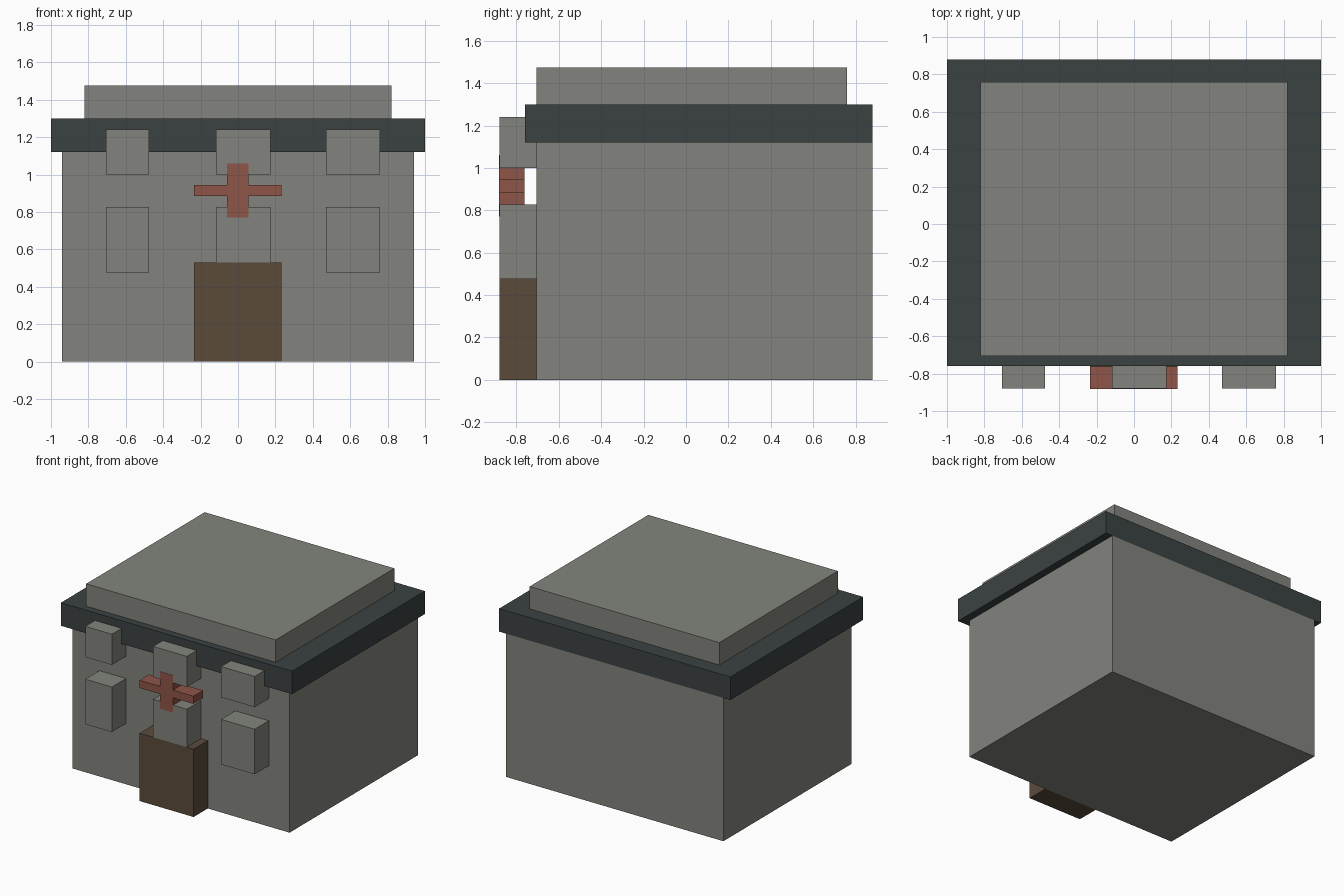
import bpy
import bmesh

cube = bpy.data.objects.get("Cube")
if cube:
    bpy.data.objects.remove(cube, do_unlink=True)


def material(name, r, g, b):
    m = bpy.data.materials.new(name)
    m.use_nodes = True
    m.diffuse_color = (r, g, b, 1)
    m.node_tree.nodes["Principled BSDF"].inputs["Base Color"].default_value = (r, g, b, 1)
    return m


STONE = material("stone grey", 0.225, 0.231, 0.205)
SLATE = material("dark slate", 0.044, 0.054, 0.054)
WOOD = material("brown wood", 0.105, 0.07, 0.044)
RED = material("brick red", 0.27, 0.091, 0.065)


def prism(name, outline, y0, y1, mat):
    """Extrude an outline of (x, z) points from y0 back to y1."""
    bm = bmesh.new()
    face = bm.faces.new([bm.verts.new((x, y0, z)) for x, z in outline])
    ext = bmesh.ops.extrude_face_region(bm, geom=[face])
    verts = [v for v in ext["geom"] if isinstance(v, bmesh.types.BMVert)]
    bmesh.ops.translate(bm, verts=verts, vec=(0, y1 - y0, 0))
    bmesh.ops.recalc_face_normals(bm, faces=bm.faces)
    mesh = bpy.data.meshes.new(name)
    bm.to_mesh(mesh)
    bm.free()
    mesh.materials.append(mat)
    obj = bpy.data.objects.new(name, mesh)
    bpy.context.collection.objects.link(obj)
    return obj


def box(name, x0, x1, y0, y1, z0, z1, mat):
    return prism(name, [(x0, z0), (x1, z0), (x1, z1), (x0, z1)], y0, y1, mat)


WALL, FRONT, BACK = -0.705, -0.88, 0.88

# Main block, overhanging roof slab and raised roof deck
box("walls", -0.94, 0.94, WALL, BACK, 0, 1.12, STONE)
box("roof_slab", -1, 1, -0.76, BACK, 1.12, 1.3, SLATE)
box("roof_deck", -0.82, 0.82, WALL, 0.76, 1.3, 1.475, STONE)

# Door block
box("door", -0.235, 0.232, FRONT, WALL, 0, 0.53, WOOD)

# Two rows of projecting window blocks; the middle lower one rests on the door
for side, x0, x1, sill in (("right", -0.705, -0.475, 0.475),
                           ("middle", -0.118, 0.173, 0.53),
                           ("left", 0.47, 0.76, 0.475)):
    box("lower_window_" + side, x0, x1, FRONT, WALL, sill, 0.827, STONE)
    box("upper_window_" + side, x0, x1, FRONT, WALL, 1.0, 1.24, STONE)

# Cross sign, just proud of the window fronts
A, B = -0.058, 0.055
L, R = -0.235, 0.232
LOW, HIGH = 0.885, 0.945
cross = [(A, 0.77), (B, 0.77), (B, LOW), (R, LOW), (R, HIGH), (B, HIGH),
         (B, 1.06), (A, 1.06), (A, HIGH), (L, HIGH), (L, LOW), (A, LOW)]
prism("cross_sign", cross, FRONT - 0.002, -0.763, RED)
